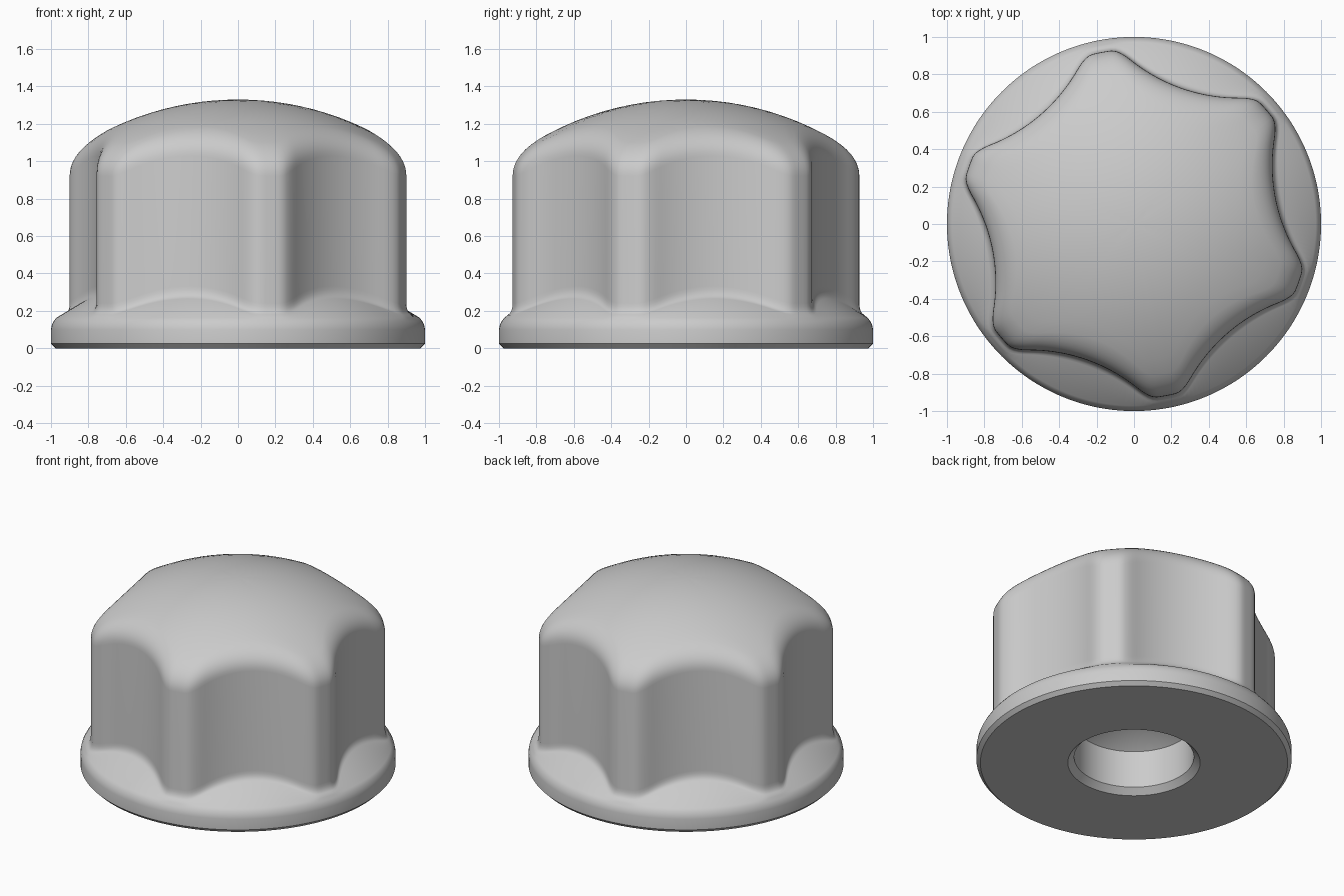
import bpy, bmesh
from math import sin, cos, sqrt, pi, radians

cube = bpy.data.objects.get("Cube")
if cube:
    bpy.data.objects.remove(cube, do_unlink=True)

SEGMENTS = 240
LOBES = 6
LOBE_ANGLE = radians(40.7)   # direction of one lobe tip
TIP, VALLEY, SCOOP = 0.935, 0.77, 0.92
BLEND = 0.06


def body_radius(angle):
    """Lobed outline: a circle scooped by six large arcs, softly blended."""
    pitch = 2 * pi / LOBES
    t = (angle - LOBE_ANGLE) % pitch - pitch / 2   # zero in the valley
    d = VALLEY + SCOOP
    scoop = d * cos(t) - sqrt(SCOOP ** 2 - (d * sin(t)) ** 2)
    h = max(BLEND - abs(scoop - TIP), 0) / BLEND
    return min(scoop, TIP) - h * h * BLEND / 4


def dome_z(r):
    return 1.33 - 1.57 + sqrt(1.57 ** 2 - r * r)


def flange_z(r):
    return 0.155 + (1 - r) * 0.55


def fillet(a, corner, b, steps=8):
    """Quadratic curve from a to b, pulled towards the corner."""
    pts = []
    for i in range(steps + 1):
        t = i / steps
        pts.append(tuple((1 - t) ** 2 * p + 2 * t * (1 - t) * q + t * t * s
                         for p, q, s in zip(a, corner, b)))
    return pts


def profile(angle):
    """Section from the hole's blind end, round the outside, to the crown."""
    r = body_radius(angle)
    hole = [(0.38, 0.3), (0.38, 0.04), (0.42, 0)]
    rim = [(0.975, 0), (1, 0.025), (1, 0.1), (0.995, 0.125), (0.985, 0.145), (0.972, 0.163)]
    zf, zd = flange_z(r), dome_z(r)
    foot = fillet((r + 0.03, flange_z(r + 0.03)), (r, zf), (r, zf + 0.05), 5)
    edge = r - 0.12
    shoulder = fillet((r, zd - 0.1), (r, zd), (edge, dome_z(edge)))
    crown = [(edge * k / 10, dome_z(edge * k / 10)) for k in range(9, 0, -1)]
    return hole + rim + foot + shoulder + crown


# Solid skin swept around the axis
bm = bmesh.new()
columns = []
for s in range(SEGMENTS):
    a = 2 * pi * s / SEGMENTS
    columns.append([bm.verts.new((r * cos(a), r * sin(a), z)) for r, z in profile(a)])
hole_end = bm.verts.new((0, 0, 0.55))
crown_top = bm.verts.new((0, 0, dome_z(0)))
for s in range(SEGMENTS):
    c, n = columns[s], columns[(s + 1) % SEGMENTS]
    for i in range(len(c) - 1):
        bm.faces.new((c[i], n[i], n[i + 1], c[i + 1]))
    bm.faces.new((hole_end, n[0], c[0]))
    bm.faces.new((c[-1], n[-1], crown_top))
bmesh.ops.recalc_face_normals(bm, faces=bm.faces)

mesh = bpy.data.meshes.new("flanged_cap_nut")
bm.to_mesh(mesh)
bm.free()
nut = bpy.data.objects.new("flanged_cap_nut", mesh)
bpy.context.collection.objects.link(nut)

# Single grey finish
grey = bpy.data.materials.new("light_grey")
grey.use_nodes = True
colour = (0.6, 0.6, 0.6, 1)
grey.diffuse_color = colour
grey.node_tree.nodes["Principled BSDF"].inputs["Base Color"].default_value = colour
mesh.materials.append(grey)

bpy.ops.object.select_all(action='DESELECT')
nut.select_set(True)
bpy.context.view_layer.objects.active = nut
bpy.ops.object.shade_smooth_by_angle(angle=radians(30))
